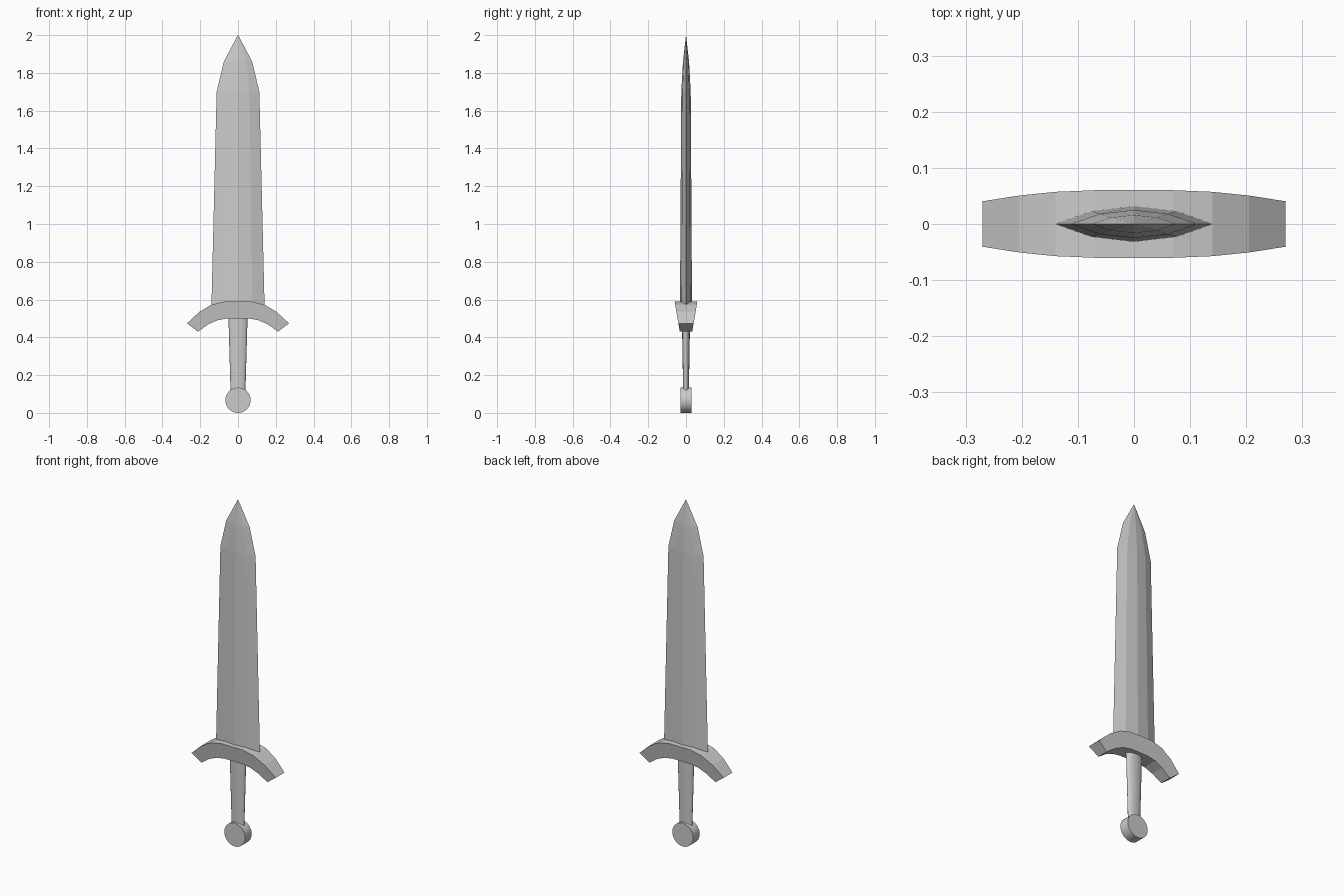
import bpy
import bmesh
import math

cube = bpy.data.objects.get("Cube")
if cube:
    bpy.data.objects.remove(cube, do_unlink=True)

steel = bpy.data.materials.new("plain_grey")
steel.use_nodes = True
grey = (0.6, 0.6, 0.6, 1)
steel.diffuse_color = grey
steel.node_tree.nodes["Principled BSDF"].inputs["Base Color"].default_value = grey


def loft(name, rings, smooth=False):
    """Skin a list of equal point rings and cap both ends."""
    bm = bmesh.new()
    loops = [[bm.verts.new(p) for p in ring] for ring in rings]
    n = len(loops[0])
    for a, b in zip(loops, loops[1:]):
        for i in range(n):
            j = (i + 1) % n
            bm.faces.new((a[i], a[j], b[j], b[i]))
    bm.faces.new(loops[0])
    bm.faces.new(loops[-1])
    bmesh.ops.remove_doubles(bm, verts=bm.verts, dist=0.0001)
    bmesh.ops.recalc_face_normals(bm, faces=bm.faces)
    mesh = bpy.data.meshes.new(name)
    bm.to_mesh(mesh)
    bm.free()
    mesh.materials.append(steel)
    obj = bpy.data.objects.new(name, mesh)
    bpy.context.collection.objects.link(obj)
    if smooth:
        bpy.ops.object.select_all(action="DESELECT")
        obj.select_set(True)
        bpy.context.view_layer.objects.active = obj
        bpy.ops.object.shade_smooth_by_angle(angle=math.radians(40))
    return obj


def ellipse(rx, ry, z, n=24):
    return [(rx * math.cos(2 * math.pi * i / n), ry * math.sin(2 * math.pi * i / n), z)
            for i in range(n)]


# Blade: eight-sided lens section that narrows to a point
def lens(w, d, z):
    m, e = w * 0.54, d * 0.72
    return [(w, 0, z), (m, e, z), (0, d, z), (-m, e, z),
            (-w, 0, z), (-m, -e, z), (0, -d, z), (m, -e, z)]


loft("blade", [lens(0.141, 0.032, 0.55), lens(0.113, 0.025, 1.7),
               lens(0.075, 0.016, 1.86), lens(0.0008, 0.0002, 2.0)])


# Guard: curved bar whose thickness shrinks with height
def thickness(z):
    return 0.033 + 0.17 * (z - 0.43)


half = [((0.07, 0.59), (0.054, 0.5)), ((0.14, 0.573), (0.107, 0.491)),
        ((0.205, 0.534), (0.157, 0.469)), ((0.27, 0.474), (0.212, 0.43))]
stations = [((-t[0], t[1]), (-b[0], b[1])) for t, b in reversed(half)] + half
guard_rings = []
for (tx, tz), (bx, bz) in stations:
    t, b = thickness(tz), thickness(bz)
    guard_rings.append([(tx, -t, tz), (tx, t, tz), (bx, b, bz), (bx, -b, bz)])
loft("guard", guard_rings)

# Grip: tapered oval handle
loft("grip", [ellipse(0.039, 0.015, 0.1), ellipse(0.051, 0.022, 0.52)], smooth=True)

# Pommel: disc facing front and back
R = 0.067
disc = ellipse(R, R, 0, 32)
loft("pommel", [[(x, y, z + R) for x, z, _ in disc] for y in (-0.03, 0.03)], smooth=True)
